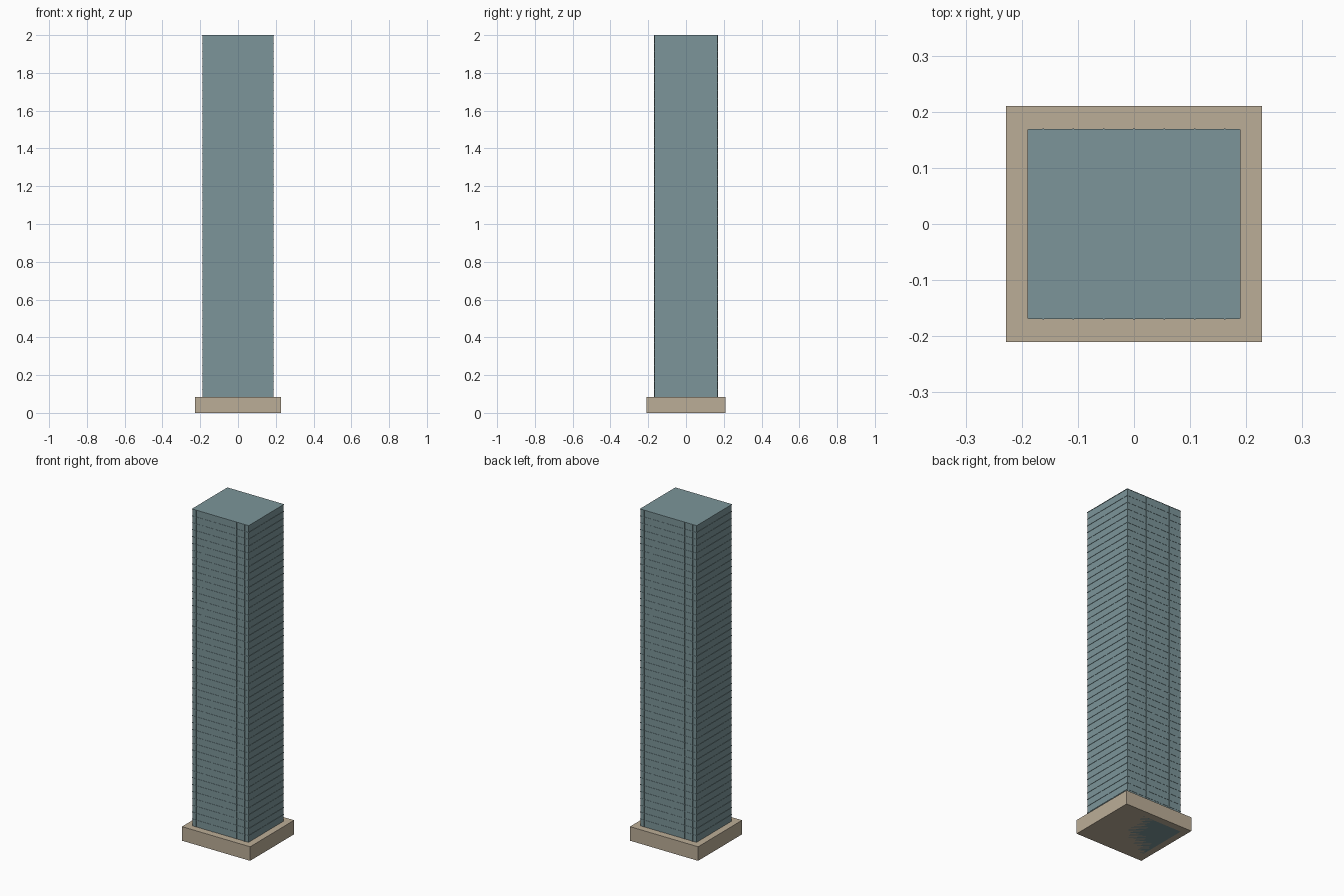
import bpy

if "Cube" in bpy.data.objects:
    bpy.data.objects.remove(bpy.data.objects["Cube"])

HX, HY, TOP = 0.188, 0.168, 2.0      # tower half sizes and height
BASE = 0.085                         # plinth height
FLOORS = 46
PITCH = (TOP - BASE) / FLOORS
OUT = 0.002                          # how far the facade strips stand out


def material(name, rgb):
    m = bpy.data.materials.new(name)
    m.diffuse_color = (*rgb, 1.0)
    m.use_nodes = True
    m.node_tree.nodes["Principled BSDF"].inputs["Base Color"].default_value = m.diffuse_color
    return m


glass = material("glass", (0.20, 0.30, 0.32))
stone = material("stone", (0.50, 0.42, 0.31))


def box(name, lo, hi, mat):
    x0, y0, z0 = lo
    x1, y1, z1 = hi
    verts = [(x, y, z) for z in (z0, z1)
             for x, y in ((x0, y0), (x1, y0), (x1, y1), (x0, y1))]
    faces = [(3, 2, 1, 0), (4, 5, 6, 7), (0, 1, 5, 4),
             (1, 2, 6, 5), (2, 3, 7, 6), (3, 0, 4, 7)]
    mesh = bpy.data.meshes.new(name)
    mesh.from_pydata(verts, [], faces)
    mesh.materials.append(mat)
    ob = bpy.data.objects.new(name, mesh)
    bpy.context.collection.objects.link(ob)
    return ob


def array(ob, count, offset):
    m = ob.modifiers.new("repeat", 'ARRAY')
    m.count = count
    m.use_relative_offset = False
    m.use_constant_offset = True
    m.constant_offset_displace = offset


def mirror(ob, axis):
    m = ob.modifiers.new("mirror", 'MIRROR')
    m.use_axis = [i == axis for i in range(3)]
    m.use_clip = False
    m.use_mirror_merge = False


# Plinth and tower body
box("plinth", (-0.228, -0.21, 0), (0.228, 0.21, BASE), stone)
box("tower_body", (-HX, -HY, 0), (HX, HY, TOP), glass)

# Floor bands on front/back and on both sides
T = 0.0025
z0 = BASE + PITCH - T
front = box("front_floor_bands", (-HX, -HY - OUT * 0.75, z0), (HX, -HY, z0 + T), glass)
side = box("side_floor_bands", (HX, -HY, z0), (HX + OUT, HY, z0 + T), glass)
for ob, axis in ((front, 1), (side, 0)):
    array(ob, FLOORS, (0, 0, PITCH))
    mirror(ob, axis)

# Vertical mullions on front and back
step, w = 0.054, 0.0015
mullion = box("mullions", (-3 * step - w, -HY - OUT, BASE),
              (-3 * step + w, -HY, TOP), glass)
array(mullion, 7, (step, 0, 0))
mirror(mullion, 1)
